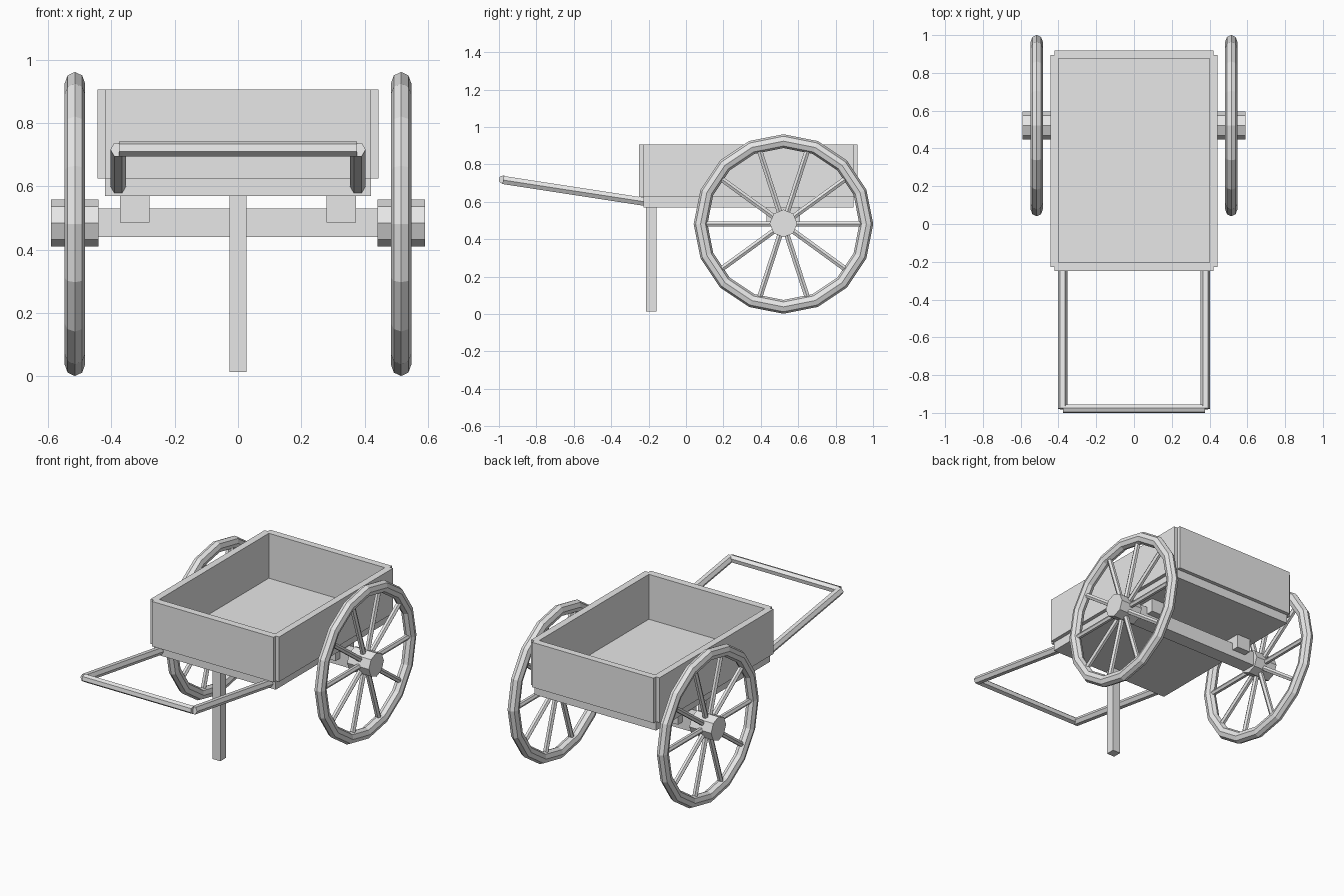
import bpy, bmesh, math
from mathutils import Vector, Matrix

cube = bpy.data.objects.get("Cube")
if cube:
    bpy.data.objects.remove(cube, do_unlink=True)

# Single plain grey
grey = bpy.data.materials.new("plain_grey")
grey.use_nodes = True
grey.diffuse_color = (0.8, 0.8, 0.8, 1)
grey.node_tree.nodes["Principled BSDF"].inputs["Base Color"].default_value = (0.8, 0.8, 0.8, 1)


def finish(name, bm):
    mesh = bpy.data.meshes.new(name)
    bm.to_mesh(mesh)
    bm.free()
    mesh.materials.append(grey)
    obj = bpy.data.objects.new(name, mesh)
    bpy.context.collection.objects.link(obj)
    return obj


def box(name, x, y, z):
    """Box from (min, max) pairs along each axis."""
    bm = bmesh.new()
    size = [b - a for a, b in (x, y, z)]
    mid = [(a + b) / 2 for a, b in (x, y, z)]
    bmesh.ops.create_cube(bm, size=1, matrix=Matrix.Translation(mid) @ Matrix.Diagonal((*size, 1)))
    return finish(name, bm)


def add_rod(bm, start, end, radius, sides, corner):
    """Prism between two points, with one corner pointing along 'corner'."""
    start, end = Vector(start), Vector(end)
    w = (end - start).normalized()
    u = Vector(corner).cross(w).normalized()
    v = w.cross(u)
    turn = Matrix((u, v, w)).transposed().to_4x4()
    bmesh.ops.create_cone(bm, cap_ends=True, segments=sides, radius1=radius, radius2=radius,
                          depth=(end - start).length,
                          matrix=Matrix.Translation((start + end) / 2) @ turn)


def rod(name, *args):
    bm = bmesh.new()
    add_rod(bm, *args)
    return finish(name, bm)


# Bed and side boards
box("bed", (-0.42, 0.42), (-0.228, 0.895), (0.57, 0.625))
box("front_board", (-0.42, 0.42), (-0.25, -0.205), (0.625, 0.905))
box("back_board", (-0.42, 0.42), (0.875, 0.918), (0.625, 0.905))

# Prop leg and axle
box("front_leg", (-0.027, 0.027), (-0.213, -0.158), (0.013, 0.57))
box("axle", (-0.45, 0.45), (0.475, 0.565), (0.44, 0.53))

# Pull bar
rod("pull_bar", (-0.375, -0.978, 0.718), (0.375, -0.978, 0.718), 0.024, 6, (0, 0.17, 0.98))

WHEEL_Y, WHEEL_Z = 0.521, 0.481
for side, s in (("left", 1), ("right", -1)):
    box(side + "_board", sorted((s * 0.4, s * 0.443)), (-0.228, 0.895), (0.625, 0.905))
    box(side + "_axle_block", sorted((s * 0.28, s * 0.373)), (0.43, 0.61), (0.485, 0.57))
    rod(side + "_handle", (s * 0.378, -0.978, 0.716), (s * 0.378, -0.21, 0.598), 0.025, 6, (1, 0, 0))
    rod(side + "_hub", (s * 0.44, WHEEL_Y, WHEEL_Z + 0.003), (s * 0.59, WHEEL_Y, WHEEL_Z + 0.003),
        0.074, 8, (0, 0, 1))

    # Faceted rim
    hub = Vector((s * 0.515, WHEEL_Y, WHEEL_Z))
    bpy.ops.mesh.primitive_torus_add(major_segments=16, minor_segments=8, major_radius=0.443,
                                     minor_radius=0.037, location=hub,
                                     rotation=(0, math.pi / 2, 0))
    rim = bpy.context.object
    rim.name = side + "_rim"
    rim.scale.z = 0.88
    rim.data.materials.append(grey)

    # Ten spokes
    bm = bmesh.new()
    for i in range(10):
        a = math.tau * i / 10
        out = Vector((0, math.cos(a), math.sin(a)))
        add_rod(bm, hub + out * 0.05, hub + out * 0.42, 0.0165, 6, (1, 0, 0))
    finish(side + "_spokes", bm)
